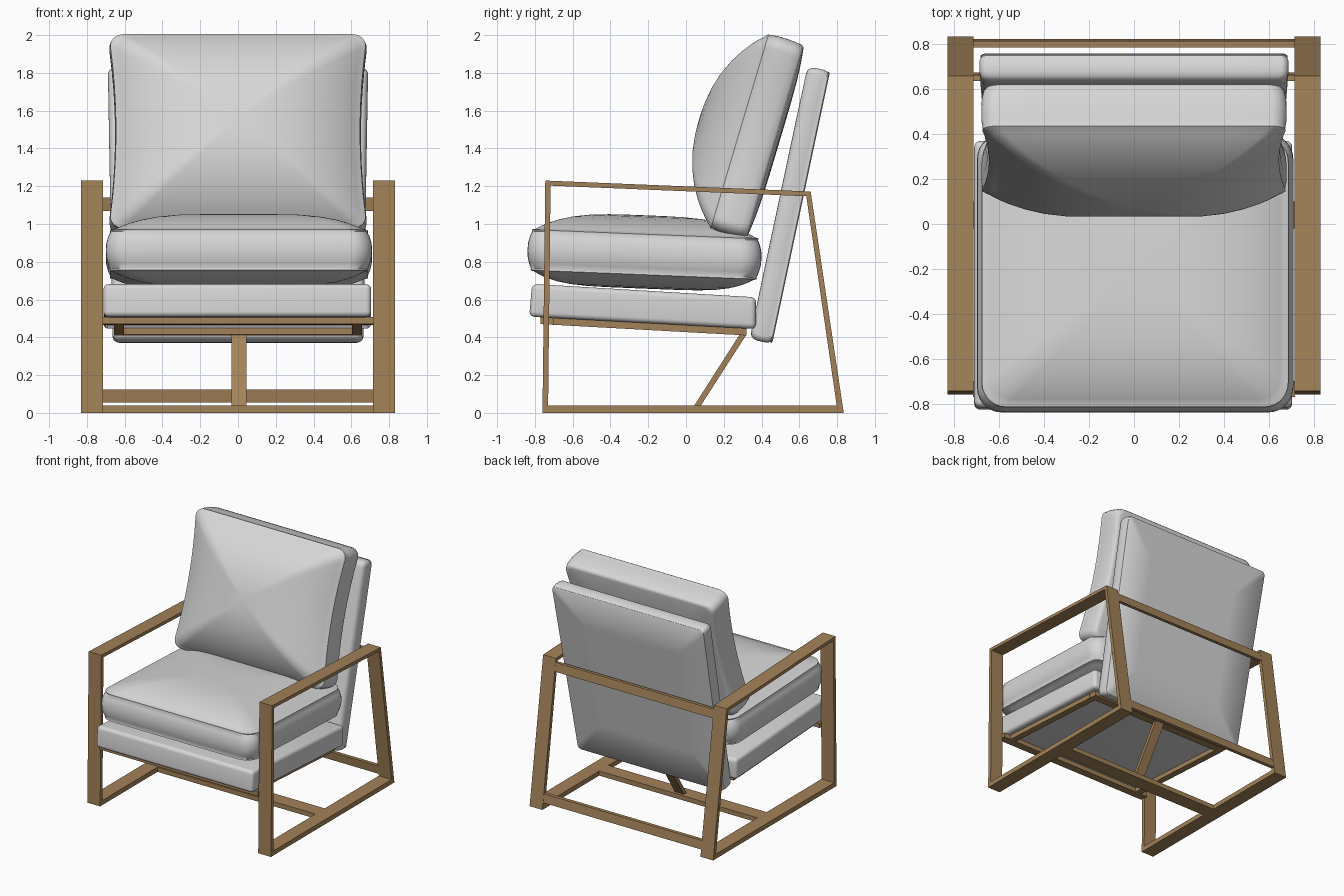
import bpy, bmesh, math
from mathutils import Matrix

if "Cube" in bpy.data.objects:
    bpy.data.objects.remove(bpy.data.objects["Cube"])


def material(name, rgb):
    m = bpy.data.materials.new(name)
    m.diffuse_color = (*rgb, 1)
    m.use_nodes = True
    m.node_tree.nodes["Principled BSDF"].inputs["Base Color"].default_value = m.diffuse_color
    return m


WOOD = material("oak wood", (0.37, 0.225, 0.10))
FABRIC = material("light grey upholstery", (0.68, 0.68, 0.68))


def finish(bm, name, mat, angle=None):
    bmesh.ops.recalc_face_normals(bm, faces=bm.faces)
    me = bpy.data.meshes.new(name)
    bm.to_mesh(me)
    bm.free()
    me.materials.append(mat)
    ob = bpy.data.objects.new(name, me)
    bpy.context.collection.objects.link(ob)
    if angle:
        bpy.ops.object.select_all(action='DESELECT')
        ob.select_set(True)
        bpy.context.view_layer.objects.active = ob
        bpy.ops.object.shade_smooth_by_angle(angle=math.radians(angle))
    return ob


def prism(name, profile, x0, x1, mat=WOOD, bevel=0):
    """Extrude a (y, z) profile from x0 to x1."""
    bm = bmesh.new()
    f = bm.faces.new([bm.verts.new((x0, y, z)) for y, z in profile])
    ext = bmesh.ops.extrude_face_region(bm, geom=[f])['geom']
    bmesh.ops.translate(bm, vec=(x1 - x0, 0, 0),
                        verts=[v for v in ext if isinstance(v, bmesh.types.BMVert)])
    if bevel:
        bmesh.ops.bevel(bm, geom=bm.edges[:], offset=bevel, segments=5,
                        profile=0.5, affect='EDGES')
    return finish(bm, name, mat, 35 if bevel else None)


def side_frame(name, outer, inner, x0, x1):
    """Closed flat-bar loop between an outer and an inner (y, z) outline."""
    bm = bmesh.new()
    rings = [[bm.verts.new((x, y, z)) for y, z in prof]
             for x, prof in ((x0, outer), (x1, outer), (x1, inner), (x0, inner))]
    n = len(outer)
    for a in range(4):
        r, s = rings[a], rings[(a + 1) % 4]
        for i in range(n):
            j = (i + 1) % n
            bm.faces.new((r[i], r[j], s[j], s[i]))
    return finish(bm, name, WOOD)


def outline(a, b, rad, arc=7, side=9):
    """Rounded rectangle with evenly divided sides."""
    corners = []
    for k, (sx, sy) in enumerate(((1, 1), (-1, 1), (-1, -1), (1, -1))):
        corners.append([(sx * (a - rad) + rad * math.cos(t), sy * (b - rad) + rad * math.sin(t))
                        for t in [(k + i / arc) * math.pi / 2 for i in range(arc + 1)]])
    pts = []
    for k in range(4):
        pts += corners[k]
        p, q = corners[k][-1], corners[(k + 1) % 4][0]
        pts += [(p[0] + (q[0] - p[0]) * i / side, p[1] + (q[1] - p[1]) * i / side)
                for i in range(1, side)]
    return pts


def crown(s, h, rise, p, q=1.0):
    """Rings (scale, height) from a seam inwards over a puffed face."""
    return [(s * t, h + rise * (1 - t ** p) ** q)
            for t in (0.985, 0.96, 0.92, 0.86, 0.77, 0.65, 0.5, 0.33, 0.16, 0.03)]


def cushion(name, shape, rings, loc, tilt, warp=lambda x, y, z: (x, y, z)):
    bm = bmesh.new()
    loops = [[bm.verts.new(warp(x * s, y * s, z)) for x, y in shape] for s, z in rings]
    n = len(shape)
    for lo, hi in zip(loops, loops[1:]):
        for i in range(n):
            j = (i + 1) % n
            bm.faces.new((lo[i], lo[j], hi[j], hi[i]))
    bm.faces.new(loops[0])
    bm.faces.new(loops[-1])
    bm.transform(Matrix.Translation(loc) @ Matrix.Rotation(math.radians(tilt), 4, 'X'))
    return finish(bm, name, FABRIC, 50)


# Side frames: front leg, arm, raked back leg and floor rail in one loop
outer = [(-0.76, 0), (-0.745, 1.23), (0.66, 1.172), (0.835, 0)]
inner = [(-0.73, 0.038), (-0.717, 1.203), (0.637, 1.147), (0.798, 0.038)]
side_frame("right_side_frame", outer, inner, 0.715, 0.83)
side_frame("left_side_frame", outer, inner, -0.83, -0.715)

# Cross bars between the side frames
prism("floor_cross_bar", [(-0.02, 0), (0.10, 0), (0.10, 0.038), (-0.02, 0.038)], -0.718, 0.718)
prism("lower_back_bar", [(0.796, 0.055), (0.825, 0.055), (0.815, 0.125), (0.786, 0.125)],
      -0.718, 0.718)
prism("upper_back_bar", [(0.648, 1.07), (0.675, 1.07), (0.664, 1.14), (0.638, 1.14)],
      -0.718, 0.718)

# Seat support frame, sloping down to the back, and its strut


def sloped(y0, y1):
    def low(y):
        return 0.47 - 0.055 * (y + 0.77)
    return [(y0, low(y0)), (y1, low(y1)), (y1, low(y1) + 0.037), (y0, low(y0) + 0.037)]


prism("seat_front_rail", sloped(-0.77, -0.70), -0.718, 0.718)
prism("seat_rear_rail", sloped(0.25, 0.32), -0.655, 0.655)
for label, x in (("left", -0.63), ("right", 0.63)):
    prism(label + "_seat_rail", sloped(-0.70, 0.25), x - 0.027, x + 0.027)
prism("seat_strut", [(0.043, 0.038), (0.078, 0.038), (0.318, 0.411), (0.283, 0.413)],
      -0.035, 0.045)

# Upholstered seat base
prism("seat_base", [(-0.83, 0.51), (-0.815, 0.683), (0.37, 0.612), (0.37, 0.444), (-0.77, 0.506)],
      -0.712, 0.705, FABRIC, 0.028)

# Upholstered back panel: flat rear, rounded front, narrower at the bottom
back_rings = [(0.03, -0.061), (0.6, -0.061), (0.985, -0.061), (0.994, -0.055), (0.99, -0.05),
              (1, -0.03), (1, 0.02), (0.992, 0.042), (0.975, 0.056), (0.95, 0.061),
              (0.6, 0.062), (0.03, 0.062)]
cushion("back_panel", outline(0.69, 0.738, 0.035), back_rings, (0, 0.55, 1.10), 78,
        lambda x, y, z: (x * (0.98 + 0.025 * y), y, z))

# Loose seat cushion with two piped seams
seat_rings = (crown(0.955, -0.105, -0.075, 5)[::-1]
              + [(0.955, -0.109), (0.968, -0.106), (0.964, -0.098), (0.982, -0.07), (0.996, -0.035),
                 (1, 0), (0.996, 0.04), (0.982, 0.075), (0.964, 0.1), (0.968, 0.108),
                 (0.955, 0.112)]
              + crown(0.955, 0.108, 0.1, 3.6))
cushion("seat_cushion", outline(0.705, 0.62, 0.11), seat_rings, (0.005, -0.22, 0.838), -2.3)

# Loose back cushion, strongly puffed to the front, waisted at the sides
pillow_rings = (crown(0.96, -0.10, -0.02, 4)[::-1]
                + [(0.97, -0.098), (0.985, -0.085), (0.996, -0.05), (1, 0), (1, 0.05),
                   (0.99, 0.09), (0.993, 0.098), (0.982, 0.104)]
                + crown(0.98, 0.10, 0.222, 2.3, 0.9))
cushion("back_cushion", outline(0.685, 0.54, 0.075), pillow_rings, (0, 0.378, 1.463), 73.4,
        lambda x, y, z: (x * (0.95 + 0.05 * min(1, (y / 0.5) ** 2)), y, z))
